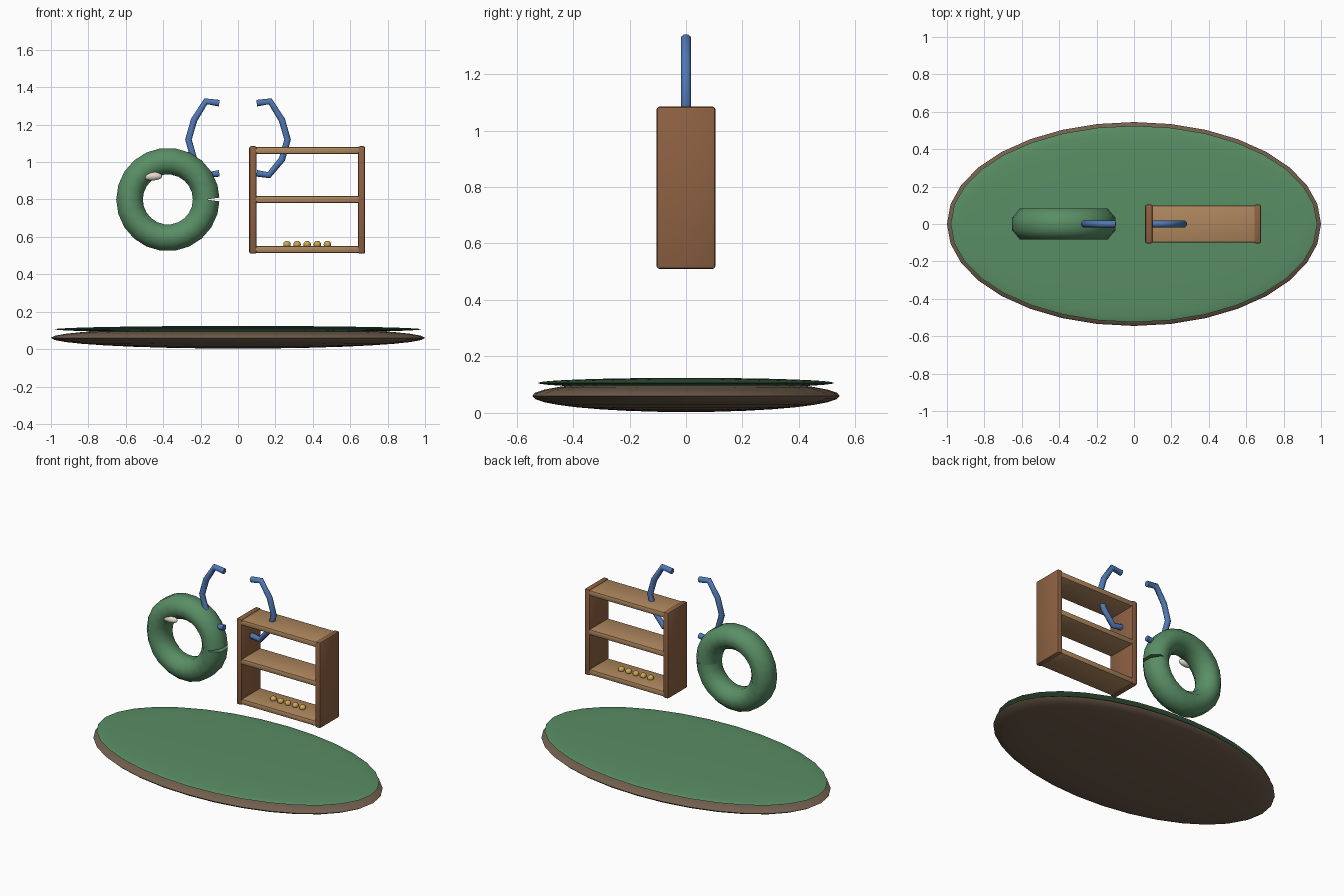
import bpy, bmesh, math
from mathutils import Vector

if "Cube" in bpy.data.objects:
    bpy.data.objects.remove(bpy.data.objects["Cube"])


def material(name, color):
    m = bpy.data.materials.new(name)
    m.diffuse_color = (*color, 1)
    m.use_nodes = True
    m.node_tree.nodes["Principled BSDF"].inputs["Base Color"].default_value = m.diffuse_color
    return m


GREEN = material("green", (0.10, 0.27, 0.13))
BROWN = material("earth_brown", (0.17, 0.115, 0.075))
WOOD = material("wood", (0.27, 0.12, 0.055))
LIGHT = material("light_wood", (0.42, 0.24, 0.11))
BLUE = material("blue", (0.08, 0.19, 0.46))
CREAM = material("cream", (0.80, 0.74, 0.62))
GOLD = material("gold", (0.62, 0.40, 0.09))


def finish(name, bm, mat, angle=60):
    bmesh.ops.recalc_face_normals(bm, faces=bm.faces)
    me = bpy.data.meshes.new(name)
    bm.to_mesh(me)
    bm.free()
    me.materials.append(mat)
    ob = bpy.data.objects.new(name, me)
    bpy.context.collection.objects.link(ob)
    bpy.ops.object.select_all(action='DESELECT')
    ob.select_set(True)
    bpy.context.view_layer.objects.active = ob
    bpy.ops.object.shade_smooth_by_angle(angle=math.radians(angle))
    return ob


def ellipsoid(name, loc, radii, mat, seg=32, rings=16):
    bm = bmesh.new()
    bmesh.ops.create_uvsphere(bm, u_segments=seg, v_segments=rings, radius=1)
    bmesh.ops.scale(bm, vec=radii, verts=bm.verts)
    bmesh.ops.translate(bm, vec=loc, verts=bm.verts)
    return finish(name, bm, mat)


def board(name, x0, x1, y, z0, z1, mat):
    bm = bmesh.new()
    bmesh.ops.create_cube(bm, size=1)
    bmesh.ops.scale(bm, vec=(x1 - x0, 2 * y, z1 - z0), verts=bm.verts)
    bmesh.ops.translate(bm, vec=((x0 + x1) / 2, 0, (z0 + z1) / 2), verts=bm.verts)
    bmesh.ops.bevel(bm, geom=bm.edges[:], offset=0.01, segments=2,
                    profile=0.5, affect='EDGES')
    return finish(name, bm, mat, 40)


def tube(name, path, ra, ry, mat, sides=8):
    """Open capped tube along an (x, z) path, mitred at its corners."""
    pts = [Vector(p) for p in path]
    bm = bmesh.new()
    rings = []
    for i, p in enumerate(pts):
        d_in = (p - pts[i - 1]).normalized() if i else None
        d_out = (pts[i + 1] - p).normalized() if i < len(pts) - 1 else None
        t = ((d_in or d_out) + (d_out or d_in)).normalized()
        n = Vector((-t.y, t.x))
        ring = []
        for k in range(sides):
            a = (k + 0.5) * math.tau / sides
            q = p + n * ra * math.cos(a)
            ring.append(bm.verts.new((q.x, ry * math.sin(a), q.y)))
        rings.append(ring)
    for a, b in zip(rings, rings[1:]):
        for k in range(sides):
            j = (k + 1) % sides
            bm.faces.new((a[k], a[j], b[j], b[k]))
    bm.faces.new(rings[0])
    bm.faces.new(rings[-1])
    return finish(name, bm, mat)


# Oval ground with a grass layer
ellipsoid("ground_base", (0, 0, 0.06), (1.0, 0.545, 0.057), BROWN)
ellipsoid("grass_top", (0, 0, 0.106), (0.98, 0.525, 0.018), GREEN)

# Curled ring whose two ends meet at the right, leaving a wedge notch
N = 22
tube("curled_ring", [(-0.375 + 0.205 * math.cos(i * math.tau / N),
                      0.80 + 0.205 * math.sin(i * math.tau / N)) for i in range(N + 1)],
     0.077, 0.09, GREEN)
ellipsoid("ring_eye", (-0.46, -0.062, 0.925), (0.055, 0.022, 0.023), CREAM, 24, 12)

# Pair of mirrored blue hooks
hook = [(0.10, 1.315), (0.172, 1.325), (0.235, 1.225), (0.265, 1.12),
        (0.235, 1.015), (0.165, 0.93), (0.10, 0.94)]
for side, s in (("left", -1), ("right", 1)):
    tube("hook_" + side, [(s * x, z) for x, z in hook], 0.019, 0.019, BLUE)

# Open shelf: two side panels and three boards
board("shelf_side_left", 0.06, 0.10, 0.104, 0.51, 1.085, WOOD)
board("shelf_side_right", 0.642, 0.68, 0.104, 0.51, 1.085, WOOD)
for i, z in enumerate((0.533, 0.80, 1.061)):
    board(f"shelf_board_{i + 1}", 0.085, 0.657, 0.10, z - 0.019, z + 0.019, LIGHT)

# Row of beads on the bottom board
for i in range(5):
    ellipsoid(f"bead_{i + 1}", (0.262 + 0.054 * i, 0, 0.56), (0.02, 0.02, 0.019), GOLD, 16, 8)
